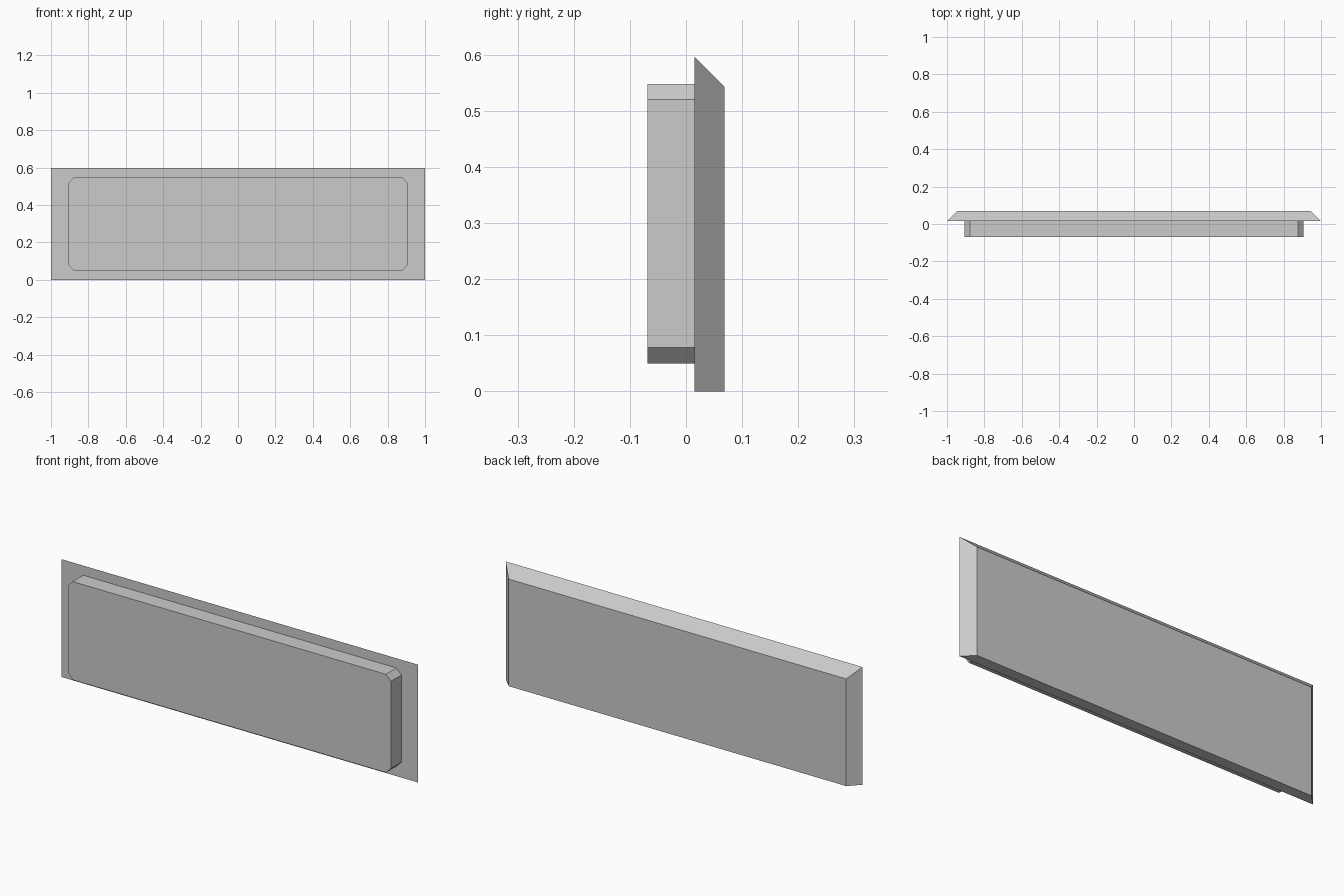
import bpy
import bmesh

cube = bpy.data.objects.get("Cube")
if cube:
    bpy.data.objects.remove(cube, do_unlink=True)

grey = bpy.data.materials.new("light_grey")
grey.use_nodes = True
colour = (0.6, 0.6, 0.6, 1)
grey.diffuse_color = colour
grey.node_tree.nodes["Principled BSDF"].inputs["Base Color"].default_value = colour


def loft(name, front, back, y_front, y_back):
    """Solid between two matching x-z outlines."""
    bm = bmesh.new()
    a = [bm.verts.new((x, y_front, z)) for x, z in front]
    b = [bm.verts.new((x, y_back, z)) for x, z in back]
    bm.faces.new(a)
    bm.faces.new(b[::-1])
    for i in range(len(a)):
        j = (i + 1) % len(a)
        bm.faces.new((a[j], a[i], b[i], b[j]))
    bmesh.ops.recalc_face_normals(bm, faces=bm.faces)
    mesh = bpy.data.meshes.new(name)
    bm.to_mesh(mesh)
    bm.free()
    mesh.materials.append(grey)
    obj = bpy.data.objects.new(name, mesh)
    bpy.context.collection.objects.link(obj)
    return obj


def rectangle(half, low, high):
    return [(-half, low), (half, low), (half, high), (-half, high)]


def clipped_rectangle(half, low, high, cut):
    right = [(half - cut, low), (half, low + cut),
             (half, high - cut), (half - cut, high)]
    return right + [(-x, z) for x, z in reversed(right)]


# Backing plate: sides and top slope inward to the back, bottom stays flat
loft("backing_plate", rectangle(1, 0, 0.597), rectangle(0.946, 0, 0.543),
     0.015, 0.069)

# Raised front panel with clipped corners
panel = clipped_rectangle(0.906, 0.05, 0.548, 0.028)
loft("front_panel", panel, panel, -0.069, 0.015)
